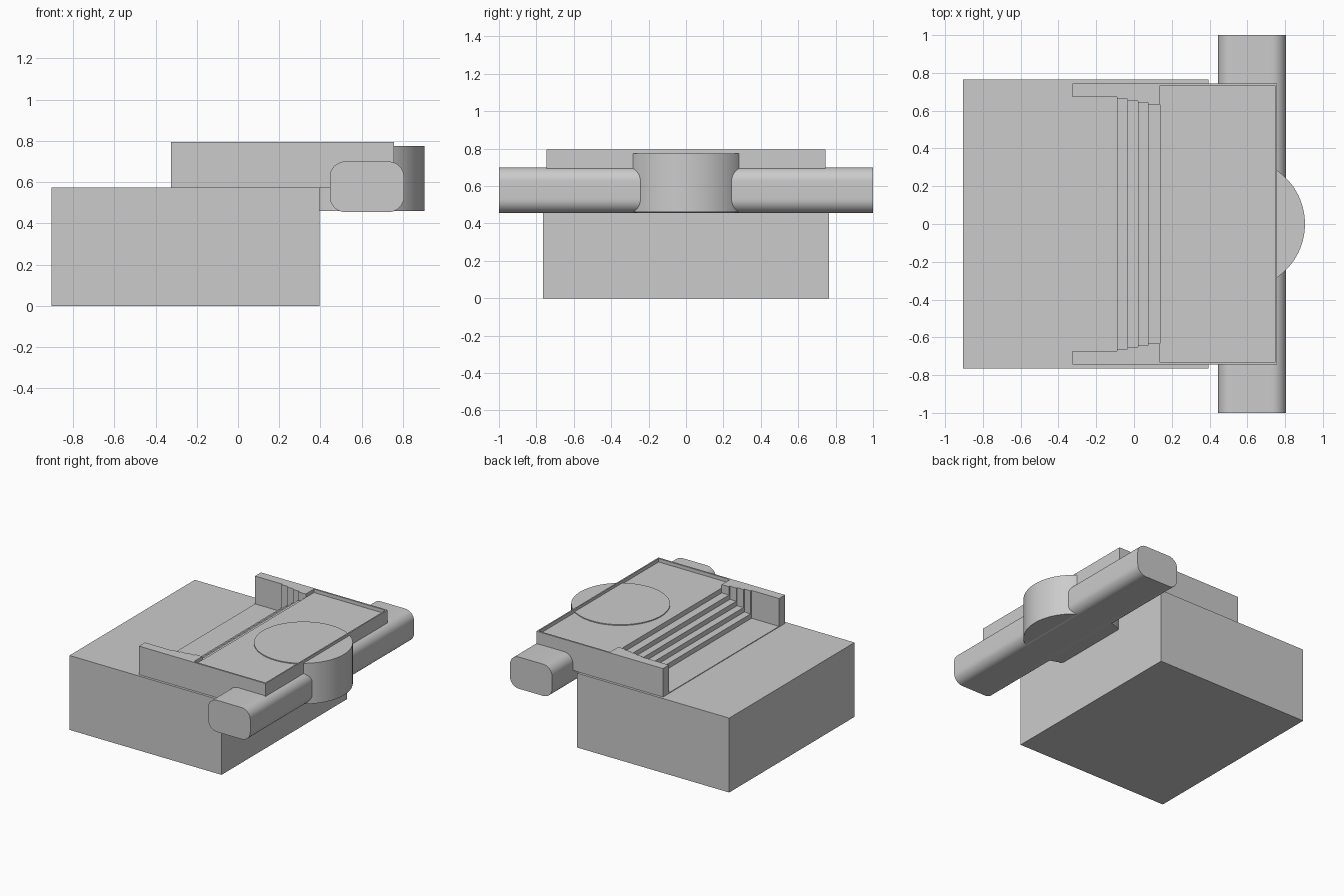
import bpy, bmesh, math
from mathutils import Vector

if "Cube" in bpy.data.objects:
    bpy.data.objects.remove(bpy.data.objects["Cube"])


def extrude(name, points, offset, smooth=False):
    """Extrude a closed planar outline of 3D points along an offset."""
    bm = bmesh.new()
    face = bm.faces.new([bm.verts.new(p) for p in points])
    result = bmesh.ops.extrude_face_region(bm, geom=[face], use_keep_orig=True)
    moved = [g for g in result["geom"] if isinstance(g, bmesh.types.BMVert)]
    bmesh.ops.translate(bm, verts=moved, vec=Vector(offset))
    bmesh.ops.recalc_face_normals(bm, faces=bm.faces[:])
    mesh = bpy.data.meshes.new(name)
    bm.to_mesh(mesh)
    bm.free()
    obj = bpy.data.objects.new(name, mesh)
    bpy.context.collection.objects.link(obj)
    if smooth:
        bpy.ops.object.select_all(action='DESELECT')
        bpy.context.view_layer.objects.active = obj
        obj.select_set(True)
        bpy.ops.object.shade_smooth_by_angle(angle=math.radians(35))
    return obj


def arc(cx, cy, r, start, end, steps):
    return [(cx + r * math.cos(math.radians(start + (end - start) * i / steps)),
             cy + r * math.sin(math.radians(start + (end - start) * i / steps)))
            for i in range(steps + 1)]


# Solid base block
extrude("base_block", [(-0.905, -0.765, 0), (0.395, -0.765, 0),
                       (0.395, 0.765, 0), (-0.905, 0.765, 0)], (0, 0, 0.575))

# Rounded bar running across the right side
x0, x1, z0, z1, r = 0.445, 0.805, 0.455, 0.70, 0.075
profile = (arc(x1 - r, z1 - r, r, 0, 90, 10) + arc(x0 + r, z1 - r, r, 90, 180, 10)
           + arc(x0 + r, z0 + r, r, 180, 270, 10) + arc(x1 - r, z0 + r, r, 270, 360, 10))
extrude("cross_bar", [(x, -1, z) for x, z in profile], (0, 2, 0), smooth=True)

# Upright drum in the middle of the bar
circle = arc(0.559, 0, 0.346, 0, 360, 96)[:-1]
extrude("drum", [(x, y, 0.46) for x, y in circle], (0, 0, 0.315), smooth=True)

# Stepped bed: floor, four treads, then the raised plate
step_x = [-0.09, -0.035, 0.02, 0.075, 0.137]
floor_z, plate_z = 0.58, 0.768
stairs = [(-0.325, 0.575), (-0.325, floor_z)]
for i, x in enumerate(step_x):
    rise = (plate_z - floor_z) / len(step_x)
    stairs += [(x, floor_z + rise * i), (x, floor_z + rise * (i + 1))]
stairs += [(0.752, plate_z), (0.752, 0.575)]
extrude("stepped_bed", [(x, -0.737, z) for x, z in stairs], (0, 1.474, 0))

# Open-ended rim whose inside narrows in steps beside the treads
widths = [0.672, 0.662, 0.652, 0.643, 0.632, 0.732]
inner = [(-0.325, widths[0])]
for i, x in enumerate(step_x):
    inner += [(x, widths[i]), (x, widths[i + 1])]
inner.append((0.747, widths[-1]))
outline = ([(-0.325, 0.745)] + inner
           + [(x, -y) for x, y in reversed(inner)]
           + [(-0.325, -0.745), (0.757, -0.745), (0.757, 0.745)])
extrude("rim_wall", [(x, y, 0.575) for x, y in outline], (0, 0, 0.22))
